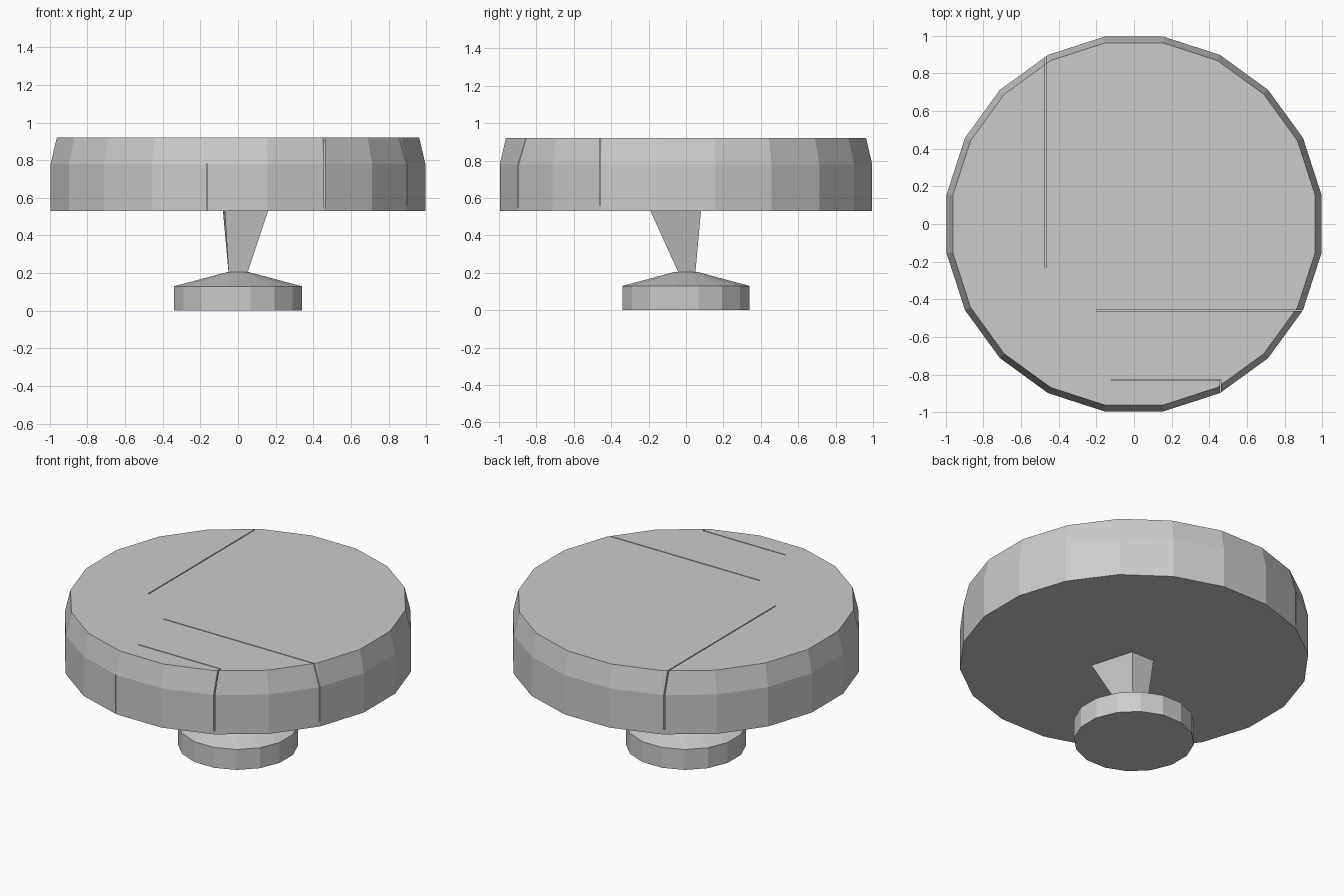
import bpy, bmesh
from math import cos, sin, pi

if "Cube" in bpy.data.objects:
    bpy.data.objects.remove(bpy.data.objects["Cube"])


def make_object(name, rings):
    """Loft a capped, flat-faced solid through rings of equal point count."""
    bm = bmesh.new()
    loops = [[bm.verts.new(p) for p in ring] for ring in rings]
    n = len(loops[0])
    for a, b in zip(loops, loops[1:]):
        for i in range(n):
            j = (i + 1) % n
            bm.faces.new((a[i], a[j], b[j], b[i]))
    bm.faces.new(loops[0][::-1])
    bm.faces.new(loops[-1])
    bmesh.ops.recalc_face_normals(bm, faces=bm.faces)
    mesh = bpy.data.meshes.new(name)
    bm.to_mesh(mesh)
    bm.free()
    obj = bpy.data.objects.new(name, mesh)
    bpy.context.collection.objects.link(obj)
    return obj


def ring(radius, z, sides):
    return [(radius * cos(2 * pi * (i + 0.5) / sides),
             radius * sin(2 * pi * (i + 0.5) / sides), z) for i in range(sides)]


def lathe(name, profile, sides):
    return make_object(name, [ring(r, z, sides) for r, z in profile])


# Thick round seat with a slightly drawn-in upper rim
seat = lathe("seat", [(1.008, 0.53), (1.008, 0.78), (0.975, 0.92)], 20)

# Low disc foot with a conical top
lathe("base", [(0.347, 0.0), (0.347, 0.13), (0.06, 0.205)], 16)

# Lopsided four-sided stem, flaring towards the seat
stem_top = [(0.16, -0.19), (0.08, 0.08), (-0.08, 0.08), (-0.07, -0.06)]
stem_foot = [(0.05, -0.04), (0.05, 0.05), (-0.05, 0.05), (-0.05, -0.04)]
make_object("stem", [[(x, y, 0.20) for x, y in stem_foot],
                     [(x, y, 0.53) for x, y in stem_top]])

# Fine cracks cut in the seat: x range, y range, z range
W = 0.003
cracks = [
    ((-0.47 - W, -0.47 + W), (-0.23, 1.1), (0.56, 1.0)),
    ((-0.2, 1.1), (-0.46 - W, -0.46 + W), (0.56, 1.0)),
    ((-0.12, 0.46), (-0.83 - W, -0.83 + W), (0.8, 1.0)),
    ((0.46 - W, 0.46 + W), (-1.1, -0.83), (0.55, 1.0)),
    ((-0.165 - W, -0.165 + W), (-1.1, -0.95), (0.5, 0.78)),
]
for k, ((x0, x1), (y0, y1), (z0, z1)) in enumerate(cracks):
    outline = [(x0, y0), (x1, y0), (x1, y1), (x0, y1)]
    cutter = make_object(f"crack_cutter_{k + 1}",
                         [[(x, y, z) for x, y in outline] for z in (z0, z1)])
    cutter.hide_render = True
    cutter.hide_set(True)
    mod = seat.modifiers.new(f"crack_{k + 1}", 'BOOLEAN')
    mod.operation = 'DIFFERENCE'
    mod.solver = 'EXACT'
    mod.object = cutter
